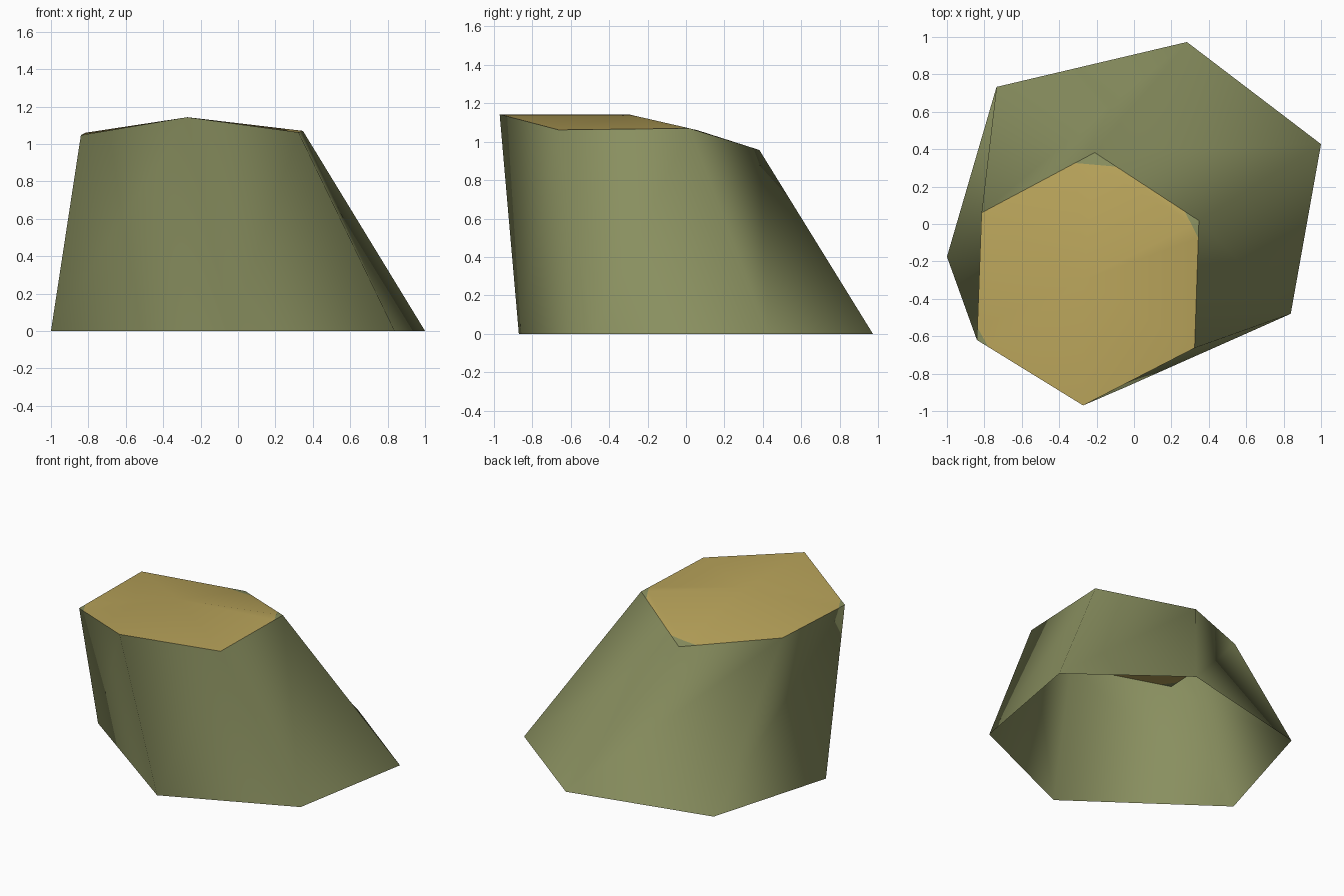
import bpy, bmesh
from mathutils import Vector

if "Cube" in bpy.data.objects:
    bpy.data.objects.remove(bpy.data.objects["Cube"])


def material(name, rgb):
    m = bpy.data.materials.new(name)
    m.diffuse_color = (*rgb, 1)
    m.use_nodes = True
    m.node_tree.nodes["Principled BSDF"].inputs["Base Color"].default_value = m.diffuse_color
    return m


green = material("moss green", (0.25, 0.275, 0.115))
tan = material("tan", (0.479, 0.366, 0.102))

# Matching lower and upper rings of the leaning six-sided stump
lower = [(0.283, 0.973, 0), (1.0, 0.427, 0), (0.838, -0.48, 0),
         (-0.04, -0.87, 0), (-1.0, -0.175, 0), (-0.735, 0.733, 0)]
upper = [(-0.21, 0.382, 0.957), (0.347, 0.018, 1.07), (0.324, -0.663, 1.062),
         (-0.272, -0.97, 1.143), (-0.84, -0.62, 1.047), (-0.815, 0.06, 1.06)]
centre = Vector((-0.27, -0.30, 1.143))


def add_object(name, bm, mats):
    for f in bm.faces:
        f.smooth = True
    mesh = bpy.data.meshes.new(name)
    bm.to_mesh(mesh)
    bm.free()
    for m in mats:
        mesh.materials.append(m)
    obj = bpy.data.objects.new(name, mesh)
    bpy.context.collection.objects.link(obj)
    return obj


# Open-bottomed side wall, each side split into two triangles
bm = bmesh.new()
b = [bm.verts.new(p) for p in lower]
t = [bm.verts.new(p) for p in upper]
for i in range(6):
    j = (i + 1) % 6
    bm.faces.new((b[i], t[i], b[j]))
    bm.faces.new((b[j], t[i], t[j]))
add_object("side_wall", bm, [green])

# Slightly domed cut top, a fan around its centre
bm = bmesh.new()
c = bm.verts.new(centre)
t = [bm.verts.new(p) for p in upper]
for i in range(6):
    bm.faces.new((c, t[(i + 1) % 6], t[i]))

# Small green patches cut into three corners of the top
corners = {0: 0.065, 1: 0.045, 4: 0.035}
cuts = []
for i, depth in corners.items():
    out = Vector(upper[i]) - centre
    out.z = 0
    out.normalize()
    point = Vector(upper[i]) - out * depth
    cuts.append((point, out))
    bmesh.ops.bisect_plane(bm, geom=bm.verts[:] + bm.edges[:] + bm.faces[:],
                           plane_co=point, plane_no=out)
for f in bm.faces:
    mid = f.calc_center_median()
    f.material_index = int(any((mid - p).dot(n) > 0 for p, n in cuts))
bmesh.ops.recalc_face_normals(bm, faces=bm.faces[:])
if sum(f.normal.z for f in bm.faces) < 0:
    bmesh.ops.reverse_faces(bm, faces=bm.faces[:])
add_object("cut_top", bm, [tan, green])
